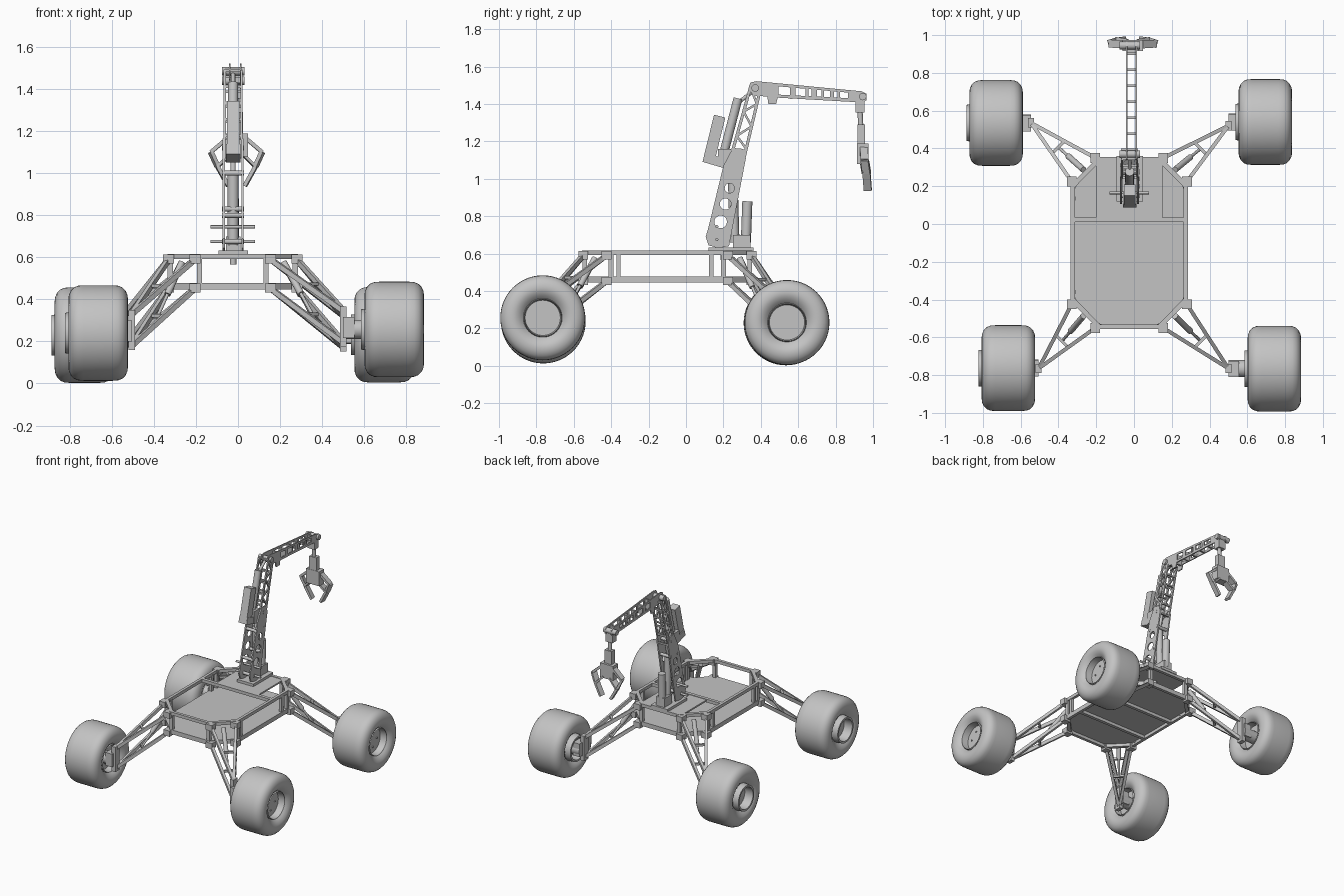
import bpy, bmesh, math
from mathutils import Matrix, Vector

if "Cube" in bpy.data.objects:
    bpy.data.objects.remove(bpy.data.objects["Cube"])

grey = bpy.data.materials.new("light_grey")
grey.use_nodes = True
grey.diffuse_color = (0.55, 0.55, 0.55, 1)
grey.node_tree.nodes["Principled BSDF"].inputs["Base Color"].default_value = grey.diffuse_color

parts = {}


def part(name):
    return parts.setdefault(name, bmesh.new() if name not in parts else None)


def along(p, q):
    """Matrix placing local z on the line p-q, centred."""
    p, q = Vector(p), Vector(q)
    d = q - p
    rot = d.to_track_quat('Z', 'Y').to_matrix().to_4x4()
    return Matrix.Translation((p + q) / 2) @ rot, d.length


def beam(name, p, q, w, h=None):
    m, length = along(p, q)
    bmesh.ops.create_cube(part(name), size=1, matrix=m @ Matrix.Diagonal((w, h or w, length, 1)))


def box(name, lo, hi):
    c = (Vector(lo) + Vector(hi)) / 2
    s = Vector(hi) - Vector(lo)
    bmesh.ops.create_cube(part(name), size=1, matrix=Matrix.Translation(c) @ Matrix.Diagonal((*s, 1)))


def rod(name, p, q, r, sides=20):
    m, length = along(p, q)
    bmesh.ops.create_cone(part(name), cap_ends=True, segments=sides, radius1=r, radius2=r,
                          depth=length, matrix=m)


def plate(name, outline, holes, thickness, matrix):
    """Flat sheet with cut-outs, from closed outlines."""
    curve = bpy.data.curves.new(name, 'CURVE')
    curve.dimensions, curve.fill_mode, curve.extrude = '2D', 'BOTH', thickness / 2
    for loop in [outline] + holes:
        s = curve.splines.new('POLY')
        s.points.add(len(loop) - 1)
        for pt, (u, v) in zip(s.points, loop):
            pt.co = (u, v, 0, 1)
        s.use_cyclic_u = True
    ob = bpy.data.objects.new(name, curve)
    bpy.context.collection.objects.link(ob)
    dg = bpy.context.evaluated_depsgraph_get()
    mesh = bpy.data.meshes.new_from_object(ob.evaluated_get(dg))
    mesh.transform(matrix)
    part(name).from_mesh(mesh)
    bpy.data.objects.remove(ob)
    bpy.data.meshes.remove(mesh)


def side_on(x):
    """Sheet drawn in y and z, standing at x."""
    return Matrix(((0, 0, 1, x), (1, 0, 0, 0), (0, 1, 0, 0), (0, 0, 0, 1)))


def circle(u, v, r, n=20):
    return [(u + r * math.cos(2 * math.pi * i / n), v + r * math.sin(2 * math.pi * i / n)) for i in range(n)]


# Wheels: one turned profile of tyre, rim and hub disc
shoulder = [(0.125, 0.118), (0.138, 0.14), (0.142, 0.16), (0.139, 0.182),
            (0.13, 0.202), (0.115, 0.217), (0.095, 0.225), (0.07, 0.227)]
wheel_profile = ([(-0.09, 0), (-0.09, 0.078), (-0.157, 0.082), (-0.157, 0.096), (-0.11, 0.1)]
                 + [(-x, r) for x, r in shoulder] + shoulder[::-1]
                 + [(0.11, 0.104), (0.12, 0.1), (0.07, 0.094), (0.07, 0)])


def wheel(name, centre):
    bm = part(name)
    vs = [bm.verts.new((x, 0, r)) for x, r in wheel_profile]
    es = [bm.edges.new(pair) for pair in zip(vs, vs[1:])]
    bmesh.ops.spin(bm, geom=vs + es, cent=(0, 0, 0), axis=(1, 0, 0), angle=2 * math.pi,
                   steps=56, use_merge=True)
    bmesh.ops.remove_doubles(bm, verts=bm.verts, dist=0.0001)
    bmesh.ops.recalc_face_normals(bm, faces=bm.faces)
    bmesh.ops.translate(bm, verts=bm.verts, vec=centre)
    for i in range(4):  # hub bolts
        a = i * math.pi / 2
        b = Vector(centre) + Vector((0.07, 0.05 * math.cos(a), 0.05 * math.sin(a)))
        rod(name, b, b + Vector((0.006, 0, 0)), 0.006, 8)


# Chassis: octagonal frame, deck and posts
CX, CY = -0.025, -0.1
octagon = [(CX + x, CY + y) for x, y in
           [(-0.31, -0.31), (-0.165, -0.455), (0.165, -0.455), (0.31, -0.31),
            (0.31, 0.31), (0.165, 0.455), (-0.165, 0.455), (-0.31, 0.31)]]
inner = [(CX + (x - CX) * 0.93, CY + (y - CY) * 0.95) for x, y in octagon]
for z, t in ((0.604, 0.024), (0.461, 0.03)):
    plate("chassis_frame", octagon, [inner], t, Matrix.Translation((0, 0, z)))
plate("deck", octagon, [], 0.01, Matrix.Translation((0, 0, 0.474)))
for x, y in octagon:
    x, y = CX + (x - CX) * 0.96, CY + (y - CY) * 0.97
    beam("frame_posts", (x, y, 0.46), (x, y, 0.6), 0.025)
for x in (CX - 0.297, CX + 0.297):
    for y in (-0.36, 0.135):
        beam("frame_posts", (x, y, 0.46), (x, y, 0.6), 0.022)
box("crossbar", (CX - 0.3, 0.01, 0.592), (CX + 0.3, 0.035, 0.616))
for y in (-0.27, 0.02):
    box("floor_ribs", (CX - 0.3, y - 0.012, 0.446), (CX + 0.3, y + 0.012, 0.472))
box("arm_platform", (-0.2, 0.03, 0.6), (0.15, 0.345, 0.612))

# Suspension: double wishbones, damper, upright and axle at each corner
corners = {
    "front_left": ((0.743, -0.766, 0.257), (0.5, -0.765)),
    "front_right": ((-0.665, -0.763, 0.24), (-0.505, -0.765)),
    "back_left": ((0.695, 0.54, 0.232), (0.5, 0.52)),
    "back_right": ((-0.73, 0.535, 0.23), (-0.545, 0.535)),
}
for name, (c, tip) in corners.items():
    wheel(name + "_wheel", c)
    sx, sy = math.copysign(1, c[0]), math.copysign(1, c[1])
    arms = name + "_suspension"
    roots = [Vector((CX + sx * 0.18, CY + sy * 0.45, 0)), Vector((CX + sx * 0.305, CY + sy * 0.325, 0))]
    for z_in, z_out in ((0.59, c[2] + 0.09), (0.452, c[2] - 0.06)):
        end = Vector((*tip, z_out))
        mids = []
        for root in roots:
            start = root + Vector((0, 0, z_in))
            beam(arms, start, end, 0.02, 0.024)
            box(arms, start - Vector((0.026, 0.026, 0.02)), start + Vector((0.026, 0.026, 0.024)))
            mids.append(start.lerp(end, 0.48))
        beam(arms, mids[0], mids[1], 0.016)
    top = (roots[0] + roots[1]) / 2 + Vector((0, 0, 0.575))
    low = (mids[0] + mids[1]) / 2
    rod(name + "_damper", top, top.lerp(low, 0.6), 0.016)
    rod(name + "_damper", top, low, 0.008)
    # Upright and motor housing
    x, y = tip
    box(arms, (x - 0.016, y - 0.025, c[2] - 0.08), (x + 0.016, y + 0.025, c[2] + 0.11))
    box(arms, (min(x, x + sx * 0.055), c[1] - 0.045, c[2] - 0.04),
        (max(x, x + sx * 0.055), c[1] + 0.04, c[2] + 0.06))
    rod(name + "_axle", (x, c[1], c[2]), (c[0] - sx * 0.05, c[1], c[2]), 0.045, 24)

# Arm, lower link: paired plates with round cut-outs
AX = -0.023
link = [(0.12, 0.645), (0.17, 0.63), (0.23, 0.64), (0.245, 0.72), (0.32, 1.11), (0.305, 1.16),
        (0.25, 1.165), (0.2, 1.07), (0.12, 0.74), (0.105, 0.69)]
holes = [circle(0.185, 0.77, 0.034), circle(0.211, 0.865, 0.03), circle(0.233, 0.95, 0.026)]
for s in (-1, 1):
    plate("lower_link", link, holes, 0.01, side_on(AX + s * 0.045))
for y, z in ((0.16, 0.675), (0.15, 0.8), (0.24, 0.83), (0.2, 1.0), (0.28, 1.0), (0.275, 1.12)):
    rod("link_spacers", (AX - 0.052, y, z), (AX + 0.052, y, z), 0.012, 12)
for z in (0.675, 0.745):
    rod("base_pins", (-0.13, 0.165, z), (0.08, 0.165, z), 0.008, 12)
box("arm_base", (AX - 0.07, 0.12, 0.612), (AX + 0.07, 0.36, 0.632))
rod("arm_base", (AX, 0.2, 0.565), (AX, 0.2, 0.62), 0.015)

# Arm, upper link: zigzag truss on both sides and across
lo_a, lo_b = Vector((0, 0.235, 1.1)), Vector((0, 0.308, 1.1))
hi_a, hi_b = Vector((0, 0.345, 1.49)), Vector((0, 0.393, 1.46))
for s in (-1, 1):
    off = Vector((AX + s * 0.04, 0, 0))
    for a, b in ((lo_a, hi_a), (lo_b, hi_b)):
        beam("upper_link", a + off, b + off, 0.01, 0.016)
    for i in range(6):
        a, b = lo_a.lerp(hi_a, i / 6), lo_b.lerp(hi_b, (i + 1) / 6)
        if i % 2:
            a, b = lo_a.lerp(hi_a, (i + 1) / 6), lo_b.lerp(hi_b, i / 6)
        beam("upper_link", a + off, b + off, 0.01, 0.012)
for i in range(6):
    for a, b in ((lo_a, hi_a), (lo_b, hi_b)):
        p = a.lerp(b, i / 5)
        beam("upper_link", p + Vector((AX - 0.04, 0, 0)), p + Vector((AX + 0.04, 0, 0)), 0.012)

# Arm, forearm: paired plates with slots
fore = [(0.335, 1.49), (0.345, 1.515), (0.375, 1.522), (0.94, 1.468), (0.965, 1.455), (0.965, 1.42),
        (0.945, 1.408), (0.49, 1.434), (0.482, 1.4), (0.44, 1.4), (0.435, 1.44), (0.36, 1.445)]
slots = []
for a, b in ((0.495, 0.555), (0.585, 0.67), (0.7, 0.77), (0.79, 0.865)):
    slots.append([(a, 1.45 - (a - 0.5) * 0.05), (b, 1.45 - (b - 0.5) * 0.05),
                  (b, 1.494 - (b - 0.5) * 0.09), (a, 1.494 - (a - 0.5) * 0.09)])
for s in (-1, 1):
    plate("forearm", fore, slots, 0.008, side_on(AX + 0.01 + s * 0.026))
for i in range(6):
    y = 0.47 + i * 0.085
    box("forearm_spacers", (AX - 0.014, y, 1.428 - i * 0.002), (AX + 0.034, y + 0.014, 1.5 - i * 0.008))
for y, z in ((0.37, 1.485), (0.945, 1.44)):
    rod("joint_pins", (AX - 0.054, y, z), (AX + 0.054, y, z), 0.02, 16)

# Linear actuators on the arm
box("upper_actuator", (AX - 0.04, 0.17, 1.07), (AX + 0.04, 0.24, 1.16))
beam("upper_actuator", (AX, 0.12, 1.09), (AX, 0.18, 1.335), 0.06, 0.062)
beam("upper_actuator", (AX, 0.095, 1.115), (AX, 0.23, 1.075), 0.07, 0.05)
rod("upper_actuator_tube", (AX, 0.195, 1.11), (AX, 0.278, 1.43), 0.024)
rod("upper_actuator_tube", (AX, 0.27, 1.4), (AX, 0.36, 1.47), 0.01)
rod("lower_actuator", (AX, 0.32, 0.66), (AX, 0.328, 0.88), 0.027)
box("lower_actuator", (AX - 0.035, 0.25, 0.63), (AX + 0.035, 0.345, 0.7))
rod("lower_actuator_tube", (AX, 0.26, 0.66), (AX, 0.25, 1.0), 0.026)
rod("lower_actuator_tube", (AX, 0.25, 1.0), (AX, 0.28, 1.12), 0.012)

# Wrist and gripper
GX = -0.007
box("wrist", (AX - 0.02, 0.905, 1.355), (AX + 0.04, 0.955, 1.43))
rod("wrist", (GX, 0.935, 1.27), (GX, 0.93, 1.37), 0.014)
box("gripper_palm", (GX - 0.03, 0.917, 1.18), (GX + 0.03, 0.958, 1.29))
box("gripper_palm", (GX - 0.055, 0.915, 1.08), (GX + 0.055, 0.975, 1.19))
for s in (-1, 1):
    path = [Vector((GX + s * x, y, z)) for x, y, z in
            ((0.04, 0.95, 1.17), (0.122, 0.955, 1.1), (0.09, 0.965, 1.03), (0.04, 0.972, 0.94))]
    for a, b in zip(path, path[1:]):
        beam("gripper_fingers", a, b, 0.042, 0.018)
    beam("gripper_fingers", (GX + s * 0.03, 0.955, 1.09), path[2], 0.05, 0.014)

# Turn the gathered parts into objects
objects = []
for name, bm in parts.items():
    mesh = bpy.data.meshes.new(name)
    bm.to_mesh(mesh)
    bm.free()
    mesh.materials.clear()
    mesh.materials.append(grey)
    ob = bpy.data.objects.new(name, mesh)
    bpy.context.collection.objects.link(ob)
    objects.append(ob)
bpy.ops.object.select_all(action='DESELECT')
for ob in objects:
    ob.select_set(True)
bpy.context.view_layer.objects.active = objects[0]
bpy.ops.object.shade_smooth_by_angle(angle=math.radians(35))
